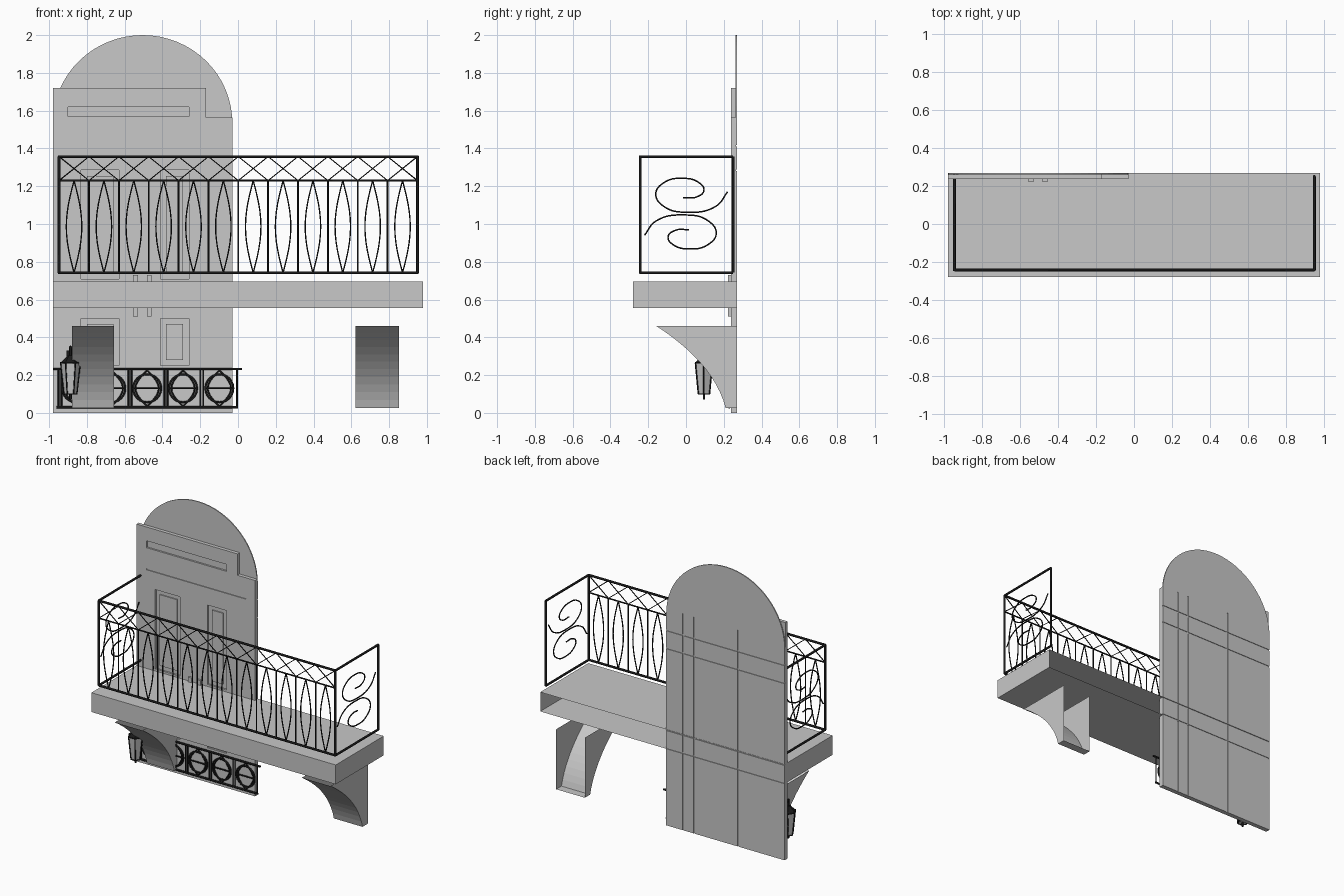
import bpy, bmesh, math
from math import sin, cos, pi

if "Cube" in bpy.data.objects:
    bpy.data.objects.remove(bpy.data.objects["Cube"])


def material(name, rgb):
    m = bpy.data.materials.new(name)
    m.diffuse_color = (*rgb, 1)
    m.use_nodes = True
    m.node_tree.nodes["Principled BSDF"].inputs["Base Color"].default_value = m.diffuse_color
    return m


STONE = material("pale grey stone", (0.58, 0.58, 0.58))
IRON = material("black iron", (0.01, 0.01, 0.01))


def finish(name, bm, mat):
    me = bpy.data.meshes.new(name)
    bm.to_mesh(me)
    bm.free()
    me.materials.append(mat)
    ob = bpy.data.objects.new(name, me)
    bpy.context.collection.objects.link(ob)
    return ob


def extrude_profile(bm, pts, axis, a, b, caps=True, skip=()):
    """Sweep a closed 2D profile along x or y; skip lists side faces left open."""
    place = (lambda p, t: (t, p[0], p[1])) if axis == 'x' else (lambda p, t: (p[0], t, p[1]))
    va = [bm.verts.new(place(p, a)) for p in pts]
    vb = [bm.verts.new(place(p, b)) for p in pts]
    n = len(pts)
    for i in range(n):
        if i not in skip:
            j = (i + 1) % n
            bm.faces.new((va[i], va[j], vb[j], vb[i]))
    if caps:
        bm.faces.new(va[::-1])
        bm.faces.new(vb)
    bmesh.ops.recalc_face_normals(bm, faces=bm.faces[:])


def boxes(name, dims, mat):
    bm = bmesh.new()
    for x0, x1, y0, y1, z0, z1 in dims:
        extrude_profile(bm, [(x0, z0), (x1, z0), (x1, z1), (x0, z1)], 'y', y0, y1)
    return finish(name, bm, mat)


def rods(name, paths, r, mat=IRON, closed=False, smooth=False):
    """Round iron bars along a list of paths, turned into one mesh."""
    cu = bpy.data.curves.new(name, 'CURVE')
    cu.dimensions = '3D'
    cu.bevel_depth, cu.bevel_resolution, cu.use_fill_caps = r, 1, True
    cu.resolution_u = 8
    for pts in paths:
        if smooth:
            s = cu.splines.new('BEZIER')
            s.bezier_points.add(len(pts) - 1)
            for bp, p in zip(s.bezier_points, pts):
                bp.co = p
                bp.handle_left_type = bp.handle_right_type = 'AUTO'
        else:
            s = cu.splines.new('POLY')
            s.points.add(len(pts) - 1)
            for q, p in zip(s.points, pts):
                q.co = (*p, 1)
        s.use_cyclic_u = closed
    tmp = bpy.data.objects.new(name + "_path", cu)
    bpy.context.collection.objects.link(tmp)
    dg = bpy.context.evaluated_depsgraph_get()
    me = bpy.data.meshes.new_from_object(tmp.evaluated_get(dg))
    bpy.data.objects.remove(tmp)
    me.materials.clear()
    me.materials.append(mat)
    ob = bpy.data.objects.new(name, me)
    bpy.context.collection.objects.link(ob)
    return ob


def cut(target, dims):
    c = boxes(target.name + "_cutter", dims, STONE)
    c.hide_render = True
    c.hide_viewport = False
    mod = target.modifiers.new("recesses", 'BOOLEAN')
    mod.object, mod.operation, mod.solver = c, 'DIFFERENCE', 'EXACT'
    dg = bpy.context.evaluated_depsgraph_get()
    me = bpy.data.meshes.new_from_object(target.evaluated_get(dg))
    target.modifiers.clear()
    target.data = me
    bpy.data.objects.remove(c)


# balcony slab, open against the wall
bm = bmesh.new()
extrude_profile(bm, [(-0.28, 0.555), (0.27, 0.555), (0.27, 0.695), (-0.28, 0.695)],
                'x', -0.98, 0.98, skip=(1,))
finish("balcony_slab", bm, STONE)

# hollow curved brackets, open at top and back
s, c, e = (-0.157, 0.46), (0.15, 0.26), (0.21, 0.025)
curve = []
for i in range(12):
    t = i / 11
    curve.append(tuple((1-t)**2 * s[k] + 2*t*(1-t) * c[k] + t*t * e[k] for k in (0, 1)))
for side, x0, x1 in (("left", -0.878, -0.657), ("right", 0.622, 0.852)):
    bm = bmesh.new()
    extrude_profile(bm, curve + [(0.27, 0.025), (0.27, 0.46)], 'x', x0, x1, skip=(12, 13))
    finish(side + "_bracket", bm, STONE)

# arched back plate with narrow seams on the wall side
arch = [(-0.98, 0), (-0.03, 0)]
arch += [(-0.505 + 0.475*cos(a*pi/32), 1.535 + 0.465*sin(a*pi/32)) for a in range(33)]
bm = bmesh.new()
extrude_profile(bm, arch, 'y', 0.262, 0.27)
plate = finish("arched_back_plate", bm, STONE)
seams = [(-1, 0, 0.2655, 0.3, z, z + 0.009) for z in (0.555, 0.687, 1.28, 1.41)]
seams += [(x, x + 0.009, 0.2655, 0.3, -0.1, 1.57) for x in (-0.17, -0.26, -0.61)]
for d in seams:
    cut(plate, [d])

# door body with stepped top and recessed panels
bm = bmesh.new()
extrude_profile(bm, [(-0.98, 0), (-0.03, 0), (-0.03, 1.565), (-0.17, 1.565),
                     (-0.17, 1.72), (-0.98, 1.72)], 'y', 0.237, 0.262)
door = finish("door_body", bm, STONE)
panels = [(x0, x1, z0, z1) for x0, x1 in ((-0.83, -0.63), (-0.41, -0.26))
          for z0, z1 in ((0.25, 0.50), (0.71, 1.285))]
cut(door, [(-0.90, -0.26, 0.2, 0.25, 1.57, 1.62)]
    + [(-0.90, -0.10, 0.2, 0.243, 1.41, 1.418)]
    + [(x0, x1, 0.2, 0.25, z0, z1) for x0, x1, z0, z1 in panels])
boxes("door_raised_panels", [(x0 + .03, x1 - .03, 0.242, 0.251, z0 + .03, z1 - .03)
                             for x0, x1, z0, z1 in panels], STONE)
boxes("door_handles", [(x, x + 0.026, 0.222, 0.24, 0.51, 0.73) for x in (-0.555, -0.483)], STONE)

# main railing: frame, bars, lattice band and pointed ovals
XL, XR, YF, YB, ZB, ZM, ZT = -0.947, 0.95, -0.242, 0.25, 0.742, 1.23, 1.357
N = 12
step = (XR - XL) / N
rods("railing_frame",
     [[(XL, YF, z), (XR, YF, z)] for z in (ZB, ZT)]
     + [[(x, YF, z), (x, YB, z)] for x in (XL, XR) for z in (ZB, ZT)]
     + [[(x, y, ZB), (x, y, ZT)] for x in (XL, XR) for y in (YF, YB)], 0.008)
rods("railing_middle_rail", [[(XL, YF, ZM), (XR, YF, ZM)]], 0.005)
rods("railing_bars", [[(XL + i*step, YF, ZB), (XL + i*step, YF, ZM)] for i in range(1, N)], 0.005)
rods("railing_lattice", [[(XL + i*step, YF, ZT if (i + k) % 2 else ZM) for i in range(N + 1)]
                         for k in (0, 1)], 0.004)
ovals = []
for i in range(N):
    xc = XL + (i + 0.5)*step
    for sg in (-1, 1):
        ovals.append([(xc + sg*0.041*sin(pi*t/12), YF, ZB + (ZM - ZB)*t/12) for t in range(13)])
rods("railing_ovals", ovals, 0.004)

# paired scrolls in the side railings, point symmetric
half = [(0.22, 1.17), (0.16, 1.095), (0.01, 1.062), (-0.12, 1.095), (-0.16, 1.16),
        (-0.115, 1.22), (-0.02, 1.242), (0.07, 1.218), (0.095, 1.178), (0.055, 1.143), (-0.015, 1.14)]
other = [(-y, 2*1.055 - z) for y, z in half]
rods("side_scrolls", [[(x, y, z) for y, z in h] for x in (XL, XR) for h in (half, other)],
     0.0045, smooth=True)

# low grille in front of the door foot
GY = 0.228
rods("grille_rails", [[(-0.98, GY, 0.232), (0.02, GY, 0.232)], [(-0.96, GY, 0.03), (0.0, GY, 0.03)]], 0.007)
edges = [-0.95, -0.77, -0.58, -0.39, -0.20, -0.005]
rods("grille_posts", [[(x, GY, 0.03), (x, GY, 0.232)] for x in edges]
     + [[(x + 0.016, GY, 0.03), (x + 0.016, GY, 0.232)] for x in edges[:-1]], 0.005)
mids = [(a + b)/2 + 0.004 for a, b in zip(edges, edges[1:])]
rods("grille_rings", [[(m + 0.074*cos(t*pi/12), GY, 0.13 + 0.074*sin(t*pi/12)) for t in range(24)]
                      for m in mids], 0.006, closed=True)
rods("grille_leaves", [[(m + sg*0.062*sin(pi*t/10), GY, 0.035 + 0.19*t/10) for t in range(11)]
                       for m in mids for sg in (-1, 1)]
     + [[(m - 0.074, GY, 0.13), (m + 0.074, GY, 0.13)] for m in mids], 0.005)

# lantern: tapered six-sided body, iron frame, roof, finials and wall arm
LX, LY = -0.887, 0.095


def ring(r, z):
    return [(LX + r*cos(k*pi/3), LY + r*sin(k*pi/3), z) for k in range(6)]


def cone(name, r0, r1, z0, z1, mat):
    bm = bmesh.new()
    a = [bm.verts.new(p) for p in ring(r0, z0)]
    b = [bm.verts.new(p) for p in ring(r1, z1)]
    for i in range(6):
        bm.faces.new((a[i], a[(i+1) % 6], b[(i+1) % 6], b[i]))
    bm.faces.new(a[::-1])
    bm.faces.new(b)
    finish(name, bm, mat)


cone("lantern_panes", 0.033, 0.051, 0.10, 0.265, STONE)
cone("lantern_roof", 0.053, 0.014, 0.265, 0.305, IRON)
rods("lantern_frame", [list(p) for p in zip(ring(0.034, 0.10), ring(0.052, 0.265))], 0.004)
rods("lantern_hoops", [ring(0.034, 0.10), ring(0.052, 0.265)], 0.004, closed=True)
rods("lantern_finials", [[(LX, LY, 0.07), (LX, LY, 0.10)], [(LX, LY, 0.30), (LX, LY, 0.352)]], 0.007)
rods("lantern_arm", [[(LX, LY, 0.335), (LX, 0.16, 0.35), (LX, 0.22, 0.31), (LX, 0.25, 0.27)]],
     0.006, smooth=True)
boxes("lantern_wall_plate", [(LX - 0.02, LX + 0.02, 0.228, 0.24, 0.20, 0.33)], IRON)
